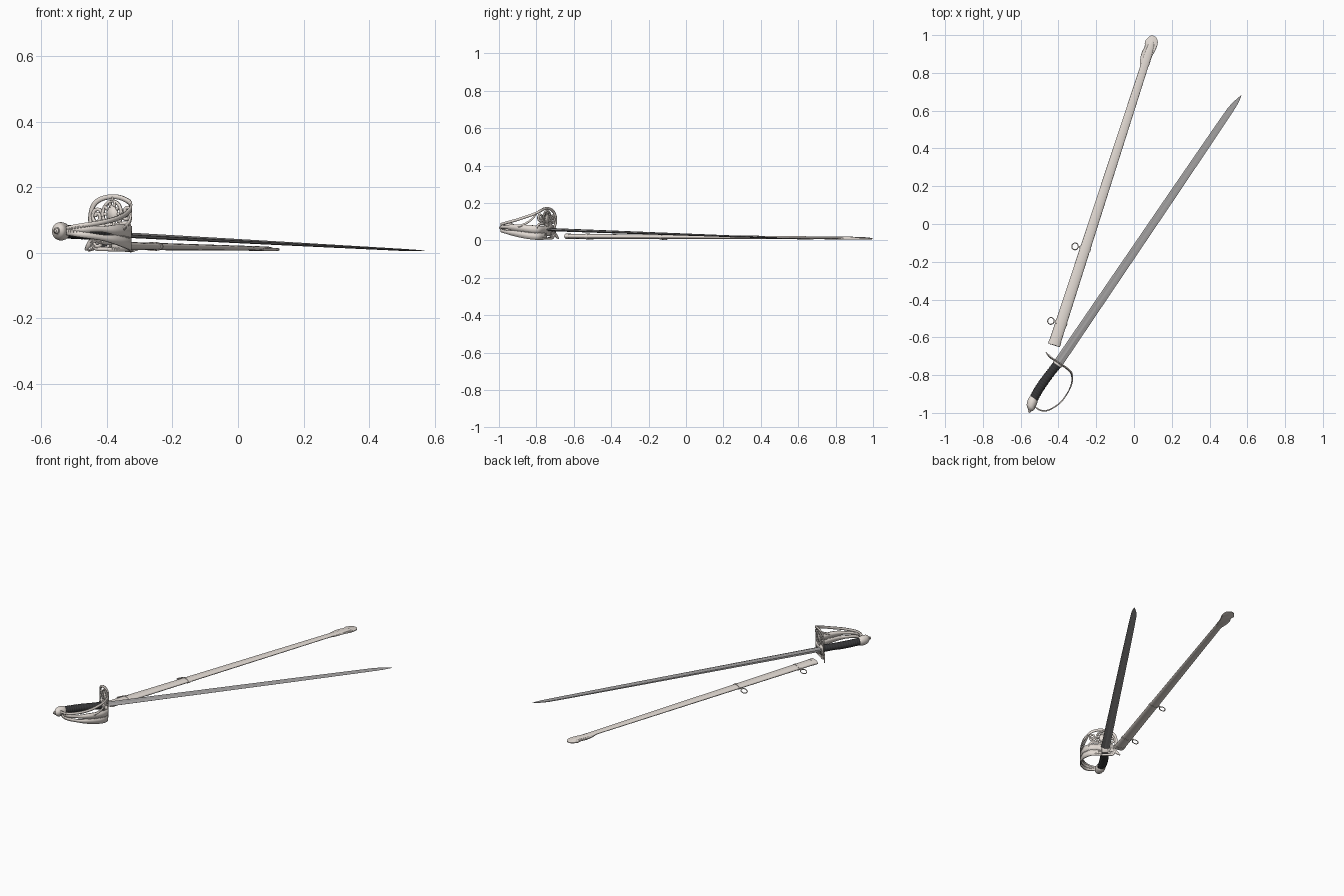
import bpy, bmesh, math
from mathutils import Vector, Matrix

if "Cube" in bpy.data.objects:
    bpy.data.objects.remove(bpy.data.objects["Cube"])

def material(name, c):
    m = bpy.data.materials.new(name)
    m.diffuse_color = (*c, 1)
    m.use_nodes = True
    m.node_tree.nodes["Principled BSDF"].inputs["Base Color"].default_value = m.diffuse_color
    return m

PALE = material("pale_metal", (0.77, 0.71, 0.66))
STEEL = material("blade_steel", (0.38, 0.37, 0.37))
BLACK = material("black_grip", (0.035, 0.035, 0.037))

def frame(origin, target):
    # local Y runs from origin to target, local X stays level
    y = (Vector(target) - Vector(origin)).normalized()
    x = y.cross(Vector((0, 0, 1))).normalized()
    z = x.cross(y)
    return Matrix.Translation(origin) @ Matrix((x, y, z)).transposed().to_4x4()

SWORD = frame((-0.40, -0.735, 0.058), (0.565, 0.685, 0.006))
SCAB = frame((-0.42, -0.63, 0.0225), (0.10, 0.975, 0.0125))

def finish(name, bm, mat, mtx, angle=40):
    bmesh.ops.recalc_face_normals(bm, faces=bm.faces)
    me = bpy.data.meshes.new(name)
    bm.to_mesh(me)
    bm.free()
    ob = bpy.data.objects.new(name, me)
    bpy.context.collection.objects.link(ob)
    me.materials.append(mat)
    ob.matrix_world = mtx
    bpy.ops.object.select_all(action='DESELECT')
    ob.select_set(True)
    bpy.context.view_layer.objects.active = ob
    bpy.ops.object.shade_smooth_by_angle(angle=math.radians(angle))
    return ob

def smooth(pts, n=8):
    # Catmull-Rom through points of any dimension
    out = []
    P = [pts[0]] + list(pts) + [pts[-1]]
    for i in range(1, len(P) - 2):
        for k in range(n):
            t = k / n
            out.append(tuple(0.5 * (2*b + (c-a)*t + (2*a-5*b+4*c-d)*t*t + (3*b-a-3*c+d)*t**3)
                             for a, b, c, d in zip(P[i-1], P[i], P[i+1], P[i+2])))
    return out + [tuple(pts[-1])]

def skin(bm, rings):
    vs = [[bm.verts.new(p) for p in r] for r in rings]
    n = len(vs[0])
    for a, b in zip(vs, vs[1:]):
        for j in range(n):
            bm.faces.new((a[j], a[(j+1) % n], b[(j+1) % n], b[j]))
    bm.faces.new(vs[0])
    bm.faces.new(vs[-1])

def loft(name, secs, mat, mtx, sides=28, angle=40):
    # sections: x, y, half width, half height
    bm = bmesh.new()
    skin(bm, [[(x + rx*math.cos(a), y, rz*math.sin(a))
               for a in (2*math.pi*j/sides for j in range(sides))] for x, y, rx, rz in secs])
    return finish(name, bm, mat, mtx, angle)

# blade with a shallow fuller on both faces
half = [(-.5, .36), (-.40, .5), (-.30, .5), (-.22, .42), (.0, .40), (.1, .44), (.5, .02)]
prof = half + [(a, -b) for a, b in reversed(half)]
bm = bmesh.new()
skin(bm, [[(x + w*a, y, t*b) for a, b in prof] for x, y, w, t in
          [(0, -.005, .05, .017), (0, .5, .046, .014), (0, 1.1, .042, .010), (0, 1.5, .037, .007),
           (0, 1.62, .034, .006), (.002, 1.66, .027, .005), (.004, 1.69, .016, .004),
           (.005, 1.716, .002, .002)]])
finish("blade", bm, STEEL, SWORD, 25)

# ribbed grip, ferrule, pommel
path = smooth([(0, -.008, .024, .020), (-.004, -.06, .023, .019), (-.007, -.13, .024, .020),
               (-.006, -.19, .024, .020), (0, -.24, .023, .021)], 30)
loft("grip", [(x, y, rx*(1 + .04*math.sin(i*.9)), rz*(1 + .04*math.sin(i*.9)))
              for i, (x, y, rx, rz) in enumerate(path)], BLACK, SWORD)
loft("ferrule", [(0, -.014, .026, .022), (0, -.002, .027, .023)], PALE, SWORD)
loft("pommel", smooth([(-.003, -.228, .022, .021), (0, -.238, .026, .026), (.004, -.258, .027, .028),
                       (.010, -.28, .023, .024), (.015, -.294, .010, .011)], 6), PALE, SWORD)
loft("pommel_button", [(.014, -.29, .009, .009), (.016, -.300, .009, .009), (.017, -.306, .004, .004)],
     PALE, SWORD, 16)

# guard: ribbons laid on a sheet bent along this plan profile
plan = smooth([(-.10, .025), (-.085, .010), (-.05, 0), (0, 0), (.05, 0), (.085, -.006), (.108, -.03),
               (.122, -.06), (.13, -.11), (.127, -.165), (.112, -.21), (.09, -.245), (.06, -.262),
               (.022, -.262)], 10)
dist = [0]
for a, b in zip(plan, plan[1:]):
    dist.append(dist[-1] + math.dist(a, b))
zero = dist[30]
dist = [d - zero for d in dist]

def place(s, w):
    i = 0
    while i < len(dist) - 2 and dist[i+1] < s:
        i += 1
    t = (s - dist[i]) / (dist[i+1] - dist[i])
    a, b = plan[i], plan[i+1]
    return (a[0] + (b[0]-a[0])*t, a[1] + (b[1]-a[1])*t, w)

guard = bmesh.new()

def ribbon(pts, n=8):
    # points: s, w, half width
    p = smooth(pts, n)
    prev = None
    for i, (s, w, h) in enumerate(p):
        a, b = p[max(i-1, 0)], p[min(i+1, len(p)-1)]
        d = Vector((b[0]-a[0], b[1]-a[1])).normalized()
        cur = [guard.verts.new(place(s - k*d.y*h, w + k*d.x*h)) for k in (-1, 1)]
        if prev:
            guard.faces.new((prev[0], prev[1], cur[1], cur[0]))
        prev = cur

def oval(cs, cw, rs, rw, h, turns=1.0, start=0.0, shrink=0.0):
    n = 24
    ribbon([(cs + rs*(1 - shrink*i/n)*math.cos(start + turns*2*math.pi*i/n),
             cw + rw*(1 - shrink*i/n)*math.sin(start + turns*2*math.pi*i/n), h) for i in range(n+1)], 2)

# outer rim, sweeping into the upper bar
ribbon([(.06, -.048, .006), (0, -.047, .006), (-.04, -.044, .006), (-.056, -.02, .006),
        (-.055, .01, .006), (-.064, .045, .007), (-.056, .08, .007), (-.035, .101, .007),
        (0, .112, .007), (.04, .112, .007), (.075, .101, .007), (.11, .084, .007),
        (.15, .069, .007), (.22, .046, .007), (.30, .028, .007), (.36, .018, .007), (.415, .008, .006)])
# knuckle bow: two bars merged near the guard, a short slot between them
ribbon([(.02, -.035, .018), (.1, -.036, .019), (.16, -.030, .019), (.23, -.023, .015),
        (.29, -.018, .009), (.36, -.010, .009), (.415, -.002, .009)])
ribbon([(.02, 0, .018), (.1, 0, .021), (.16, .004, .020), (.23, .007, .017), (.29, .008, .009),
        (.35, .007, .010), (.415, .004, .009)])
# seat plate round the blade, and quillon
ribbon([(-.05, 0, .014), (-.03, 0, .028), (0, 0, .034), (.04, 0, .032)])
ribbon([(-.03, -.01, .014), (-.056, -.022, .009), (-.072, -.036, .007), (-.085, -.049, .003)])
# medallion with pierced petals and scrolls
ribbon([(.018, .032, .003), (.018, .045, .016), (.018, .06, .02), (.018, .075, .016), (.018, .088, .003)])
oval(.018, .06, .034, .040, .0045)
for k in range(10):
    a = 2*math.pi*k/10
    c, s = math.cos(a), math.sin(a)
    ribbon([(.018 + .017*c, .06 + .022*s, .004), (.018 + .034*c, .06 + .04*s, .005)], 3)
oval(-.037, .052, .022, .026, .005, 1.5, 0, .75)
oval(.075, .065, .020, .024, .005, 1.5, math.pi, .75)
oval(-.033, -.022, .016, .016, .005)
ribbon([(.10, .086, .004), (.12, .06, .005), (.15, .035, .005), (.2, .012, .006)])
ribbon([(.018, .10, .005), (.018, .112, .005)], 2)
ribbon([(.04, .03, .005), (.08, .03, .006), (.10, .01, .006)])
ob = finish("guard", guard, PALE, SWORD)
mod = ob.modifiers.new("thickness", 'SOLIDIFY')
mod.thickness = .0065
mod.offset = 0

# scabbard body, throat and mouth
def sw(t): return .031 - .011*t/1.68
def sh(t): return .0135 - .007*t/1.68
body = [(0, t, sw(t), sh(t)) for t in (0, .4, .8, 1.2, 1.6)]
loft("scabbard", body + [(0, 1.66, .016, .006), (0, 1.685, .006, .003)], PALE, SCAB)
loft("throat", [(0, -.012, .033, .0145), (0, .012, .033, .0145)], PALE, SCAB)
loft("scabbard_mouth", [(0, -.0135, .025, .006), (0, -.011, .025, .006)], BLACK, SCAB)

for i, t in enumerate((.11, .525)):
    r = .0025
    loft(f"band_{i}", [(0, t - .008, sw(t) + r, sh(t) + r), (0, t + .008, sw(t) + r, sh(t) + r)], PALE, SCAB)
    loft(f"lug_{i}", [(-sw(t) - .004, t - .004, .008, .004), (-sw(t) - .004, t + .004, .008, .004)],
         PALE, SCAB, 14)
    # hanging ring
    bpy.ops.mesh.primitive_torus_add(major_radius=.018, minor_radius=.0028,
                                     major_segments=32, minor_segments=10)
    ring = bpy.context.object
    ring.name = f"carry_ring_{i}"
    ring.data.materials.append(PALE)
    ring.matrix_world = SCAB @ Matrix.Translation((-.055, t - .005, -.009)) @ Matrix.Rotation(-.35, 4, 'Y')
    bpy.ops.object.shade_smooth_by_angle(angle=math.radians(60))

# drag plate at the scabbard tip, lower than the body so the tip shows above it
outline = smooth([(-.010, 1.505), (-.028, 1.55), (-.036, 1.60), (-.031, 1.64), (-.037, 1.67),
                  (-.017, 1.705), (.01, 1.706), (.028, 1.685), (.031, 1.65), (.023, 1.60),
                  (.022, 1.55), (.012, 1.513), (-.010, 1.505)], 5)[:-1]
bm = bmesh.new()
cx, cy = -.002, 1.62
skin(bm, [[(cx + (x - cx)*k, cy + (y - cy)*k, z) for x, y in outline]
          for k, z in ((.94, -.007), (1, -.005), (1, .000), (.94, .002))])
finish("drag", bm, PALE, SCAB)
